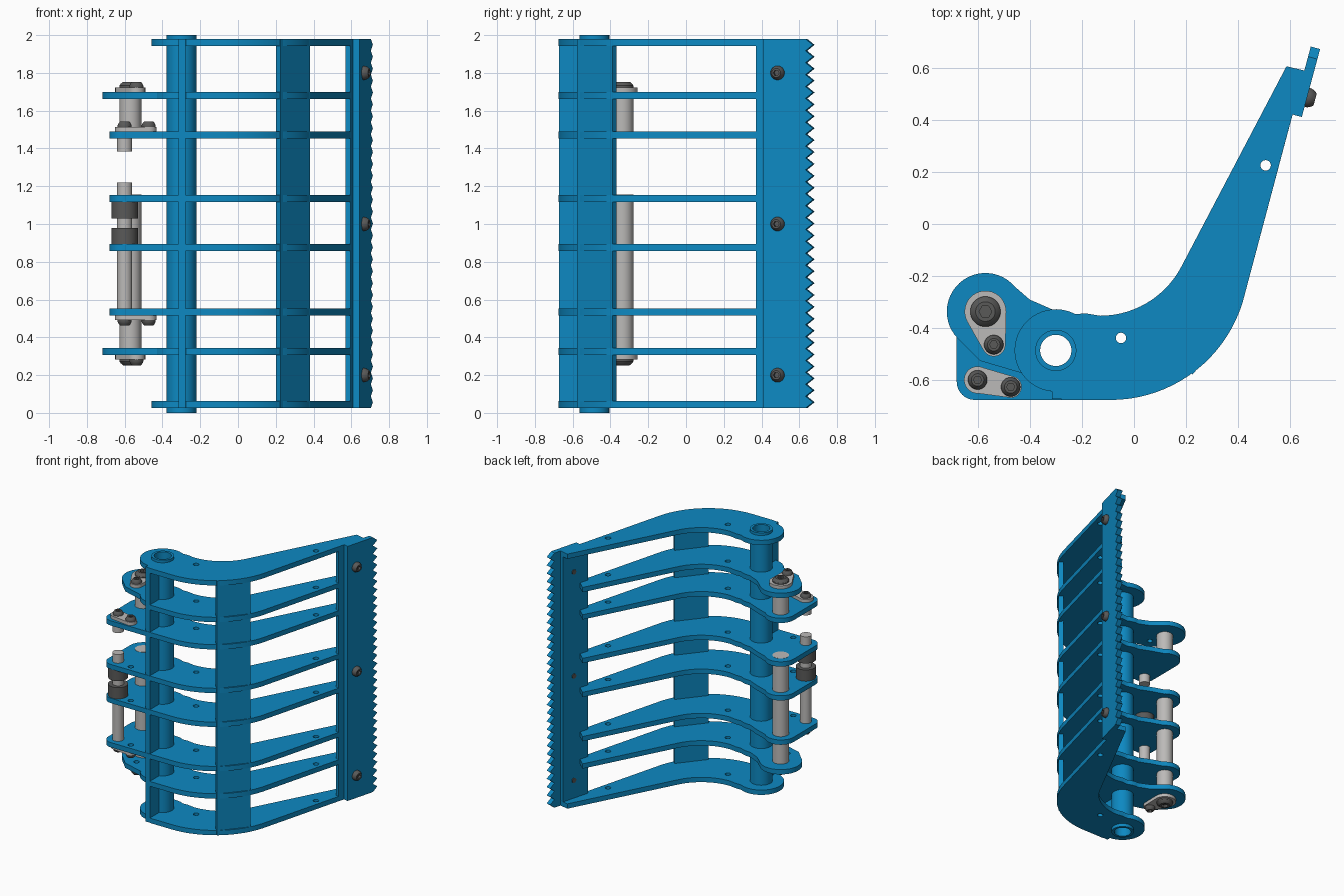
import bpy, bmesh
from math import sin, cos, pi, radians
from mathutils import Matrix, Vector

cube = bpy.data.objects.get("Cube")
if cube:
    bpy.data.objects.remove(cube)


def material(name, rgb):
    m = bpy.data.materials.new(name)
    m.use_nodes = True
    m.diffuse_color = (*rgb, 1)
    m.node_tree.nodes["Principled BSDF"].inputs["Base Color"].default_value = (*rgb, 1)
    return m


BLUE = material("blue paint", (0.004, 0.25, 0.54))
STEEL = material("light steel", (0.5, 0.49, 0.48))
DARK = material("dark steel", (0.1, 0.1, 0.098))
parts = []


def add(name, mesh, mat, matrix=None):
    mesh.materials.clear()
    mesh.materials.append(mat)
    ob = bpy.data.objects.new(name, mesh)
    bpy.context.collection.objects.link(ob)
    if matrix is not None:
        ob.matrix_world = matrix
    parts.append(ob)
    return ob


def arc(c, r, a0, a1, n=16):
    angles = [radians(a0 + (a1 - a0) * i / n) for i in range(n + 1)]
    return [(c[0] + r * cos(a), c[1] + r * sin(a)) for a in angles]


def slab(name, outline, z0, z1, mat, holes=(), matrix=None):
    """Extruded outline with round holes."""
    cu = bpy.data.curves.new(name, 'CURVE')
    cu.dimensions, cu.fill_mode, cu.extrude = '2D', 'BOTH', (z1 - z0) / 2
    for loop in [outline] + [arc(c, r, 0, 345, 23) for c, r in holes]:
        sp = cu.splines.new('POLY')
        sp.points.add(len(loop) - 1)
        for p, (x, y) in zip(sp.points, loop):
            p.co = (x, y, 0, 1)
        sp.use_cyclic_u = True
    tmp = bpy.data.objects.new("tmp", cu)
    bpy.context.collection.objects.link(tmp)
    dg = bpy.context.evaluated_depsgraph_get()
    mesh = bpy.data.meshes.new_from_object(tmp.evaluated_get(dg))
    bpy.data.objects.remove(tmp)
    mesh.transform(Matrix.Translation((0, 0, (z0 + z1) / 2)))
    bm = bmesh.new()
    bm.from_mesh(mesh)
    bmesh.ops.remove_doubles(bm, verts=bm.verts, dist=1e-5)
    bmesh.ops.recalc_face_normals(bm, faces=bm.faces)
    bm.to_mesh(mesh)
    bm.free()
    return add(name, mesh, mat, matrix)


def lathe(name, rings, mat, matrix, closed=False, seg=36):
    """Rings of (radius, height, hexagonal?) joined around z."""
    bm = bmesh.new()
    loops = []
    for r, z, hexa in rings:
        loop = []
        for i in range(seg):
            a = 2 * pi * i / seg
            k = r * cos(pi / 6) / cos(a % (pi / 3) - pi / 6) if hexa else r
            loop.append(bm.verts.new((k * cos(a), k * sin(a), z)))
        loops.append(loop)
    pairs = list(zip(loops, loops[1:]))
    if closed:
        pairs.append((loops[-1], loops[0]))
    else:
        bm.faces.new(loops[0])
        bm.faces.new(loops[-1])
    for a, b in pairs:
        for i in range(seg):
            j = (i + 1) % seg
            bm.faces.new((a[i], a[j], b[j], b[i]))
    bmesh.ops.recalc_face_normals(bm, faces=bm.faces)
    mesh = bpy.data.meshes.new(name)
    bm.to_mesh(mesh)
    bm.free()
    return add(name, mesh, mat, matrix)


def rod(name, c, r, z0, z1, mat):
    lathe(name, [(r, z0, False), (r, z1, False)], mat, Matrix.Translation((*c, 0)))


def bolt(name, matrix, r, h=0.032):
    rings = [(r, 0, False), (r, h * .3, False), (r * .88, h * .65, False),
             (r * .65, h, False), (r * .42, h, True), (r * .42, h * .4, True)]
    lathe(name, rings, DARK, matrix)


# Shared positions
HUB, EAR, EAR_BOLT = (-.3, -.485), (-.57, -.336), (-.538, -.463)
FOOT, FOOT_BOLT = (-.6, -.598), (-.473, -.625)
LOW, HIGH, T = .025, 1.98, .037

# Rib outlines
outer = [(-.275, -.675)] + arc((-.09, -.145), .53, -90, -13, 20)
inner = arc((-.13, 0), .352, -28, -90, 14) + [(-.185, -.343)]
long_tip = [(.608, .42), (.656, .588), (.585, .605)]
short_tip = [(.595, .37), (.573, .385), (.588, .445), (.53, .5)]
end_rib = outer + long_tip + inner + arc(HUB, .158, 62, 265, 30)
neck = arc(HUB, .158, 62, 95, 6) + [(-.4, -.29)]
ear_rib = (outer + short_tip + inner + neck + arc(EAR, .148, 40, 225, 24)
           + [(-.59, -.525), (-.42, -.575)] + arc(HUB, .158, 216, 265, 8))
foot_rib = (outer + short_tip + inner + neck + arc(EAR, .11, 45, 180)
            + arc((-.61, -.605), .07, 180, 270, 8))
holes = [(HUB, .07), ((-.05, -.437), .02)]
tip_hole = [((.505, .225), .02)]

for z in (LOW, HIGH - T):
    slab("end_rib", end_rib, z, z + T, BLUE, holes + tip_hole)
for z in (.325, 1.68):
    slab("ear_rib", ear_rib, z - T / 2, z + T / 2, BLUE, holes + tip_hole + [(EAR_BOLT, .02)])
for z in (.535, .875, 1.135, 1.47):
    slab("foot_rib", foot_rib, z - T / 2, z + T / 2, BLUE, holes + tip_hole + [(FOOT_BOLT, .02)])

# Hinge tube and upright plates
lathe("hinge_tube", [(.079, 0, 0), (.079, 2, 0), (.06, 2, 0), (.06, 0, 0)], BLUE,
      Matrix.Translation((*HUB, 0)), closed=True, seg=48)
slab("hinge_web", [(-.315, -.672), (-.277, -.672), (-.277, -.555), (-.315, -.555)], LOW, HIGH, BLUE)
slab("corner_plate", [(.225, -.577), (.38, -.39), (.355, -.367), (.2, -.556)], LOW, HIGH, BLUE)
slab("blade_backing", [(.595, .37), (.654, .588), (.627, .595), (.568, .377)], LOW, HIGH, BLUE)

# Serrated blade, drawn flat then stood upright along the arm edge
along = Vector((.26, .966, 0)).normalized()
up = Vector((0, 0, 1))
out = along.cross(up)


def blade_frame(s, z, depth):
    o = Vector((.608, .42, 0)) + along * s + up * z + out * depth
    return Matrix.Translation(o) @ Matrix((along, up, out)).transposed().to_4x4()


teeth, height = 31, HIGH - LOW
pitch = height / teeth
profile = [(0, 0), (.23, 0)]
for i in range(teeth):
    profile += [(.27, (i + .5) * pitch), (.23, (i + 1) * pitch)]
profile.append((0, height))
slab("serrated_blade", profile, 0, T, BLUE, matrix=blade_frame(0, LOW, 0))
for z in (.2, 1, 1.8):
    bolt("blade_bolt", blade_frame(.078, z, T), .037)
    lathe("blade_bolt_end", [(.018, 0, 0), (.018, .04, 0)], DARK, blade_frame(.078, z, -.034))

# Pins and collars
rod("upper_ear_pin", EAR, .058, 1.452, 1.7, STEEL)
rod("lower_ear_pin", EAR, .058, .305, 1.155, STEEL)
rod("upper_foot_pin", FOOT, .04, 1.385, 1.49, STEEL)
rod("lower_foot_pin", FOOT, .04, .51, 1.22, STEEL)
rod("upper_collar", FOOT, .07, 1.03, 1.117, DARK)
rod("lower_collar", FOOT, .07, .893, .98, DARK)


# Pin retainers: a tapered link with two button bolts
def link_outline(a, ra, b, rb):
    d = Vector(b) - Vector(a)
    t = math_angle(d)
    return arc(a, ra, t + 75, t + 285, 20) + arc(b, rb, t - 75, t + 75, 12)


def math_angle(d):
    return Vector((1, 0)).angle_signed(d) * -180 / pi


def retainer(z, sign, a, ra, b, rb, head):
    top = z + sign * .025
    slab("pin_link", link_outline(a, ra, b, rb), min(z, top), max(z, top), STEEL)
    flip = Matrix.Rotation(0 if sign > 0 else pi, 4, 'X')
    for c, r in ((a, head), (b, .037)):
        bolt("link_bolt", Matrix.Translation((*c, top)) @ flip, r, .03)


for z, sign in ((1.698, 1), (.307, -1)):
    retainer(z, sign, EAR, .08, EAR_BOLT, .045, .058)
for z, sign in ((1.488, 1), (.517, -1)):
    retainer(z, sign, FOOT, .052, FOOT_BOLT, .042, .037)

# Smooth the round surfaces, keep edges sharp
bpy.ops.object.select_all(action='DESELECT')
for ob in parts:
    ob.select_set(True)
bpy.context.view_layer.objects.active = parts[0]
bpy.ops.object.shade_smooth_by_angle(angle=radians(30))
